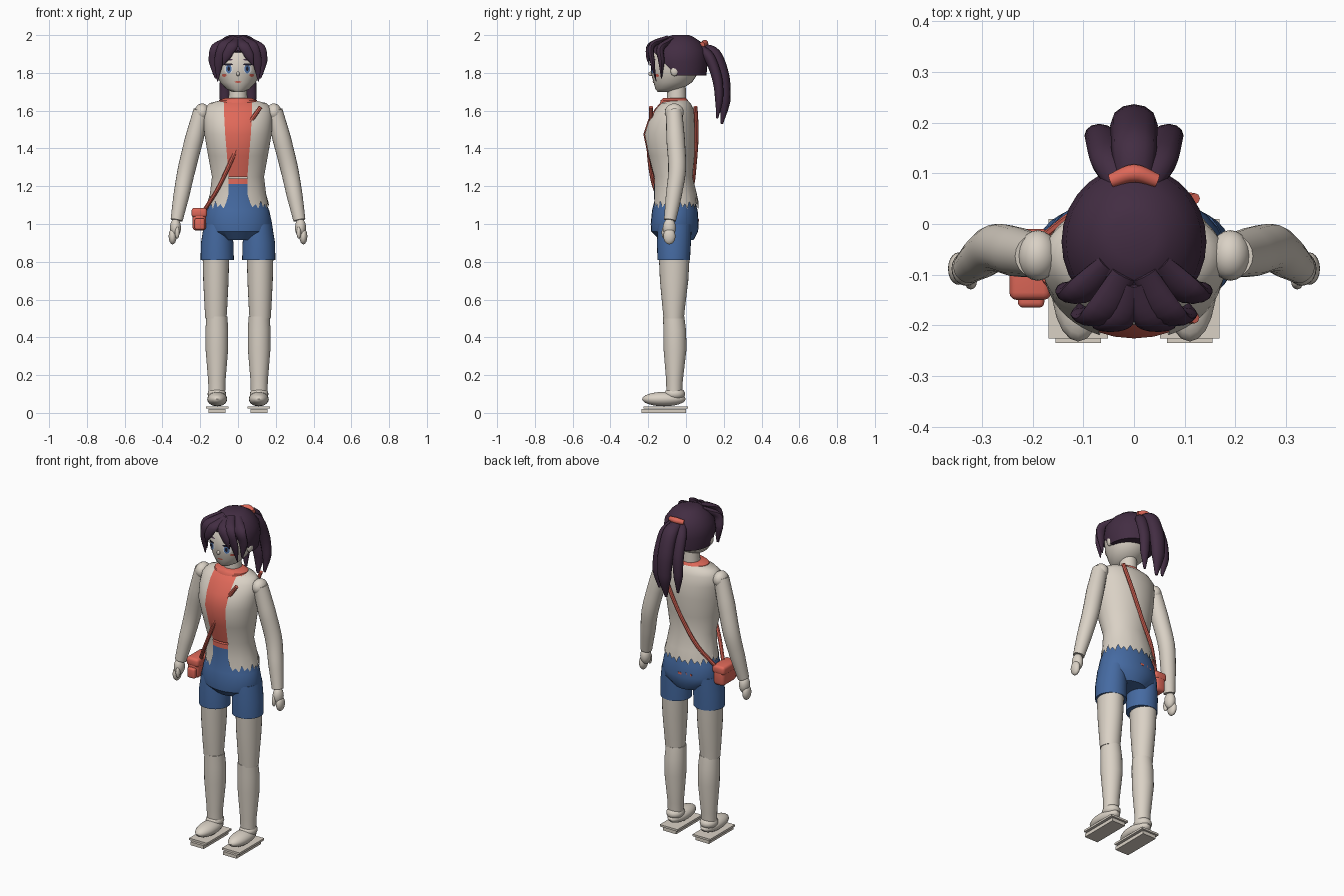
import bpy, bmesh, math
from mathutils import Vector, Matrix
from mathutils.bvhtree import BVHTree

if "Cube" in bpy.data.objects:
    bpy.data.objects.remove(bpy.data.objects["Cube"])


def material(name, *rgb):
    m = bpy.data.materials.new(name)
    m.use_nodes = True
    m.diffuse_color = (*rgb, 1)
    m.node_tree.nodes["Principled BSDF"].inputs["Base Color"].default_value = (*rgb, 1)
    return m


BEIGE = material("warm beige", .70, .64, .56)
CORAL = material("coral", .74, .14, .10)
BLUE = material("denim blue", .06, .145, .36)
HAIR = material("dark plum", .055, .026, .055)
WHITE = material("eye white", .85, .85, .85)
IRIS = material("iris blue", .09, .2, .45)
DARK = material("lash dark", .015, .012, .025)
parts = []


def finish(name, bm, mat):
    bmesh.ops.recalc_face_normals(bm, faces=bm.faces)
    me = bpy.data.meshes.new(name)
    bm.to_mesh(me)
    bm.free()
    me.materials.append(mat)
    ob = bpy.data.objects.new(name, me)
    bpy.context.collection.objects.link(ob)
    parts.append(ob)
    return ob


def skin(bm, rings, closed=True, cap=True):
    """Join rows of points into a surface."""
    rows = [[bm.verts.new(p) for p in r] for r in rings]
    n = len(rows[0])
    for a, b in zip(rows, rows[1:]):
        for i in range(n if closed else n - 1):
            j = (i + 1) % n
            bm.faces.new((a[i], a[j], b[j], b[i]))
    if cap and closed:
        bm.faces.new(rows[0])
        bm.faces.new(rows[-1])


def loft(name, rings, mat, n=28, cx=0, gap=None, jag=0, build=False):
    """Stacked ellipses (z, half width, centre y, half depth), optionally open at the front."""
    rows = []
    for k, (z, rx, cy, ry) in enumerate(rings):
        t0 = math.asin(min(.95, gap[k] / rx)) if gap else 0
        count = n + 1 if gap else n
        row = []
        for i in range(count):
            t = t0 + (2 * math.pi - 2 * t0) * i / n
            dz = jag * (1, -.6, .3, -1)[i % 4] if k == 0 else 0
            row.append((cx + rx * math.sin(t), cy - ry * math.cos(t), z + dz))
        rows.append(row)
    bm = bmesh.new()
    skin(bm, rows, closed=not gap)
    return bm if build else finish(name, bm, mat)


def sweep(name, pts, radii, mat, n=12, flat=1.0, steps=5):
    """Smooth tapered tube through points; flat squashes it front to back."""
    P = [Vector(p) for p in pts]
    P = [2 * P[0] - P[1]] + P + [2 * P[-1] - P[-2]]
    path = []
    for k in range(1, len(P) - 2):
        a, b, c, d = P[k - 1:k + 3]
        for s in range(steps):
            t = s / steps
            q = .5 * (2 * b + (c - a) * t + (2 * a - 5 * b + 4 * c - d) * t**2
                      + (3 * b - a - 3 * c + d) * t**3)
            path.append((q, radii[k - 1] * (1 - t) + radii[k] * t))
    path.append((P[-2], radii[-1]))
    rows = []
    for i, (q, r) in enumerate(path):
        tan = (path[min(i + 1, len(path) - 1)][0] - path[max(i - 1, 0)][0]).normalized()
        side = Vector((1, 0, 0)) if abs(tan.x) < .8 else Vector((0, 0, 1))
        u = (side - tan * side.dot(tan)).normalized()
        v = tan.cross(u)
        rows.append([q + r * (u * math.cos(w) + v * flat * math.sin(w))
                     for w in (2 * math.pi * j / n for j in range(n))])
    bm = bmesh.new()
    skin(bm, rows)
    return finish(name, bm, mat)


def ball(name, loc, size, mat):
    bm = bmesh.new()
    bmesh.ops.create_uvsphere(bm, u_segments=20, v_segments=12, radius=1,
                              matrix=Matrix.Translation(loc) @ Matrix.Diagonal((*size, 1)))
    return finish(name, bm, mat)


def box(name, loc, size, mat, bevel=0):
    bm = bmesh.new()
    bmesh.ops.create_cube(bm, size=1, matrix=Matrix.Translation(loc) @ Matrix.Diagonal((*size, 1)))
    if bevel:
        bmesh.ops.bevel(bm, geom=bm.edges[:], offset=bevel, segments=3, profile=.5, affect='EDGES')
    return finish(name, bm, mat)


# Head, ears and neck
head_rings = [(1.7, .03, -.11, .04), (1.715, .062, -.092, .07), (1.75, .095, -.07, .102),
              (1.8, .117, -.06, .126), (1.86, .125, -.055, .132), (1.92, .11, -.05, .115),
              (1.96, .07, -.045, .08)]
head_bm = loft("head", head_rings, BEIGE, build=True)
face = BVHTree.FromBMesh(head_bm)
finish("head", head_bm, BEIGE)
ball("nose", (0, -.187, 1.795), (.009, .012, .012), BEIGE)
loft("neck", [(1.62, .052, -.05, .052), (1.74, .046, -.05, .048)], BEIGE)


def decal(name, x, z, w, h, mat, lift=.003):
    """Thin oval plate laid on the face."""
    bm = bmesh.new()

    def on_face(px, pz):
        hit = face.ray_cast(Vector((px, -1, pz)), Vector((0, 1, 0)))[0]
        return bm.verts.new(hit - Vector((0, lift, 0)))
    mid = on_face(x, z)
    rim = [on_face(x + w * math.cos(k * math.pi / 8), z + h * math.sin(k * math.pi / 8))
           for k in range(16)]
    for k in range(16):
        bm.faces.new((mid, rim[k], rim[(k + 1) % 16]))
    finish(name, bm, mat)


decal("lips", 0, 1.752, .018, .005, CORAL)

# Hair cap, trimmed along the hairline
cap = loft("hair_cap", [(1.785, .13, -.03, .138), (1.86, .143, -.035, .15), (1.92, .134, -.035, .143),
                        (1.965, .102, -.033, .11), (1.99, .07, -.03, .07), (2, .045, -.028, .045)],
           HAIR, build=True)
cut = bmesh.ops.bisect_plane(cap, geom=cap.verts[:] + cap.edges[:] + cap.faces[:],
                             plane_co=(0, -.05, 1.785), plane_no=(0, -.145, -.14), clear_outer=True)
bmesh.ops.holes_fill(cap, edges=[e for e in cap.edges if e.is_boundary])
finish("hair_cap", cap, HAIR)

# Ponytail and its tie
sweep("hair_tie", [(-.045, .085, 1.95), (0, .1, 1.957), (.045, .085, 1.95)], [.014, .018, .014], CORAL)
sweep("ponytail_middle", [(0, .07, 1.93), (0, .15, 1.9), (0, .195, 1.78), (0, .205, 1.65), (0, .19, 1.53)],
      [.035, .045, .047, .04, .008], HAIR, flat=.75)

torso = [(1.10, .163, -.055, .121), (1.16, .149, -.058, .115), (1.25, .138, -.07, .105),
         (1.36, .158, -.08, .125), (1.475, .178, -.088, .142), (1.55, .182, -.077, .128),
         (1.61, .178, -.064, .103), (1.64, .15, -.058, .082), (1.655, .09, -.055, .062)]
# Shirt, belt, collar and open ragged jacket
loft("shirt", [(z, rx * .97, cy, ry * .97) for z, rx, cy, ry in torso[2:]], CORAL)
loft("shirt_band", [(1.213, .13, -.07, .103), (1.24, .13, -.07, .103)], CORAL)
loft("collar", [(1.635, .108, -.062, .076), (1.655, .1, -.062, .072), (1.667, .07, -.06, .06)], CORAL)
loft("jacket", torso, BEIGE, n=48, jag=.02,
     gap=[.06, .05, .05, .058, .068, .072, .075, .075, .075])

# Shorts
loft("shorts_hips", [(.915, .1, -.05, .09), (.96, .168, -.06, .124), (1.0, .181, -.06, .127),
                     (1.07, .166, -.059, .121), (1.12, .146, -.06, .108), (1.225, .126, -.07, .099)], BLUE)
for k in range(4):
    box("pocket_patch", (-.065 + k * .03, .063 - .006 * abs(k - 2), 1.02 + .004 * (k % 2)),
        (.022, .009, .012), CORAL)

# Shoulder bag and strap
box("bag_body", (-.205, -.08, 1.02), (.072, .135, .11), CORAL, .02)
box("bag_flap", (-.205, -.08, 1.06), (.082, .14, .05), CORAL, .015)
box("bag_pocket", (-.203, -.145, 1.0), (.052, .04, .06), CORAL, .01)
sweep("strap_front", [(.12, -.185, 1.62), (.06, -.185, 1.53), (-.01, -.197, 1.39),
                      (-.1, -.168, 1.2), (-.18, -.1, 1.07)], [.011] * 5, CORAL, n=8)
sweep("strap_back", [(.12, .05, 1.62), (.06, .056, 1.48), (-.02, .046, 1.32),
                     (-.1, .028, 1.19), (-.18, -.03, 1.07)], [.011] * 5, CORAL, n=8)

for s, side in ((1, "left"), (-1, "right")):
    # Face details
    decal(side + "_eye", s * .05, 1.82, .022, .026, WHITE)
    decal(side + "_iris", s * .049, 1.82, .015, .023, IRIS, .005)
    decal(side + "_pupil", s * .049, 1.822, .007, .012, DARK, .007)
    decal(side + "_lash", s * .052, 1.845, .025, .006, DARK, .007)
    decal(side + "_brow", s * .05, 1.87, .024, .004, HAIR)
    decal(side + "_cheek", s * .073, 1.787, .012, .008, CORAL)
    ball(side + "_ear", (s * .122, -.06, 1.81), (.014, .022, .028), BEIGE)

    # Fringe and ponytail strands
    def strand(name, pts, radii, flat=.5):
        sweep(side + name, [(s * x, y, z) for x, y, z in pts], radii, HAIR, flat=flat)
    strand("_fringe_inner", [(.005, -.12, 1.98), (.03, -.19, 1.945), (.06, -.2, 1.89), (.08, -.195, 1.84)],
           [.02, .03, .024, .003])
    strand("_fringe_middle", [(.02, -.1, 1.985), (.07, -.18, 1.945), (.1, -.178, 1.86), (.108, -.158, 1.755)],
           [.025, .035, .026, .003])
    strand("_fringe_outer", [(.05, -.08, 1.975), (.11, -.135, 1.93), (.127, -.13, 1.86), (.118, -.13, 1.77)],
           [.025, .035, .028, .004], .6)
    strand("_ponytail", [(.02, .075, 1.93), (.05, .125, 1.88), (.062, .165, 1.77), (.07, .175, 1.66),
                         (.062, .165, 1.56)], [.03, .036, .034, .027, .007], .8)

    # Arm and hand
    ball(side + "_shoulder", (s * .19, -.062, 1.592), (.04, .05, .046), BEIGE)
    sweep(side + "_arm", [(s * .193, -.063, 1.6), (s * .232, -.055, 1.45), (s * .272, -.047, 1.29),
                          (s * .3, -.065, 1.15), (s * .325, -.085, 1.02)],
          [.043, .049, .047, .042, .032], BEIGE, n=20)
    ball(side + "_palm", (s * .331, -.088, .98), (.029, .034, .05), BEIGE)
    ball(side + "_fingers", (s * .346, -.088, .935), (.021, .032, .043), BEIGE)
    ball(side + "_thumb", (s * .322, -.114, .955), (.012, .015, .033), BEIGE)

    # Leg and shorts leg
    loft(side + "_shorts_leg", [(.81, .088, -.065, .086), (.9, .086, -.064, .09), (1.0, .07, -.06, .09)],
         BLUE, cx=s * .11)
    loft(side + "_thigh", [(.5, .056, -.065, .054), (.56, .06, -.065, .06), (.7, .067, -.063, .075),
                           (.86, .071, -.062, .083)], BEIGE, cx=s * .117)
    loft(side + "_calf", [(.1, .044, -.062, .042), (.17, .046, -.061, .044), (.34, .06, -.058, .061),
                          (.44, .06, -.06, .06), (.51, .056, -.065, .056)], BEIGE, cx=s * .112)

    # Foot and layered sandal sole
    ball(side + "_ankle", (s * .112, -.06, .1), (.049, .055, .036), BEIGE)
    ball(side + "_foot", (s * .11, -.117, .073), (.053, .115, .038), BEIGE)
    box(side + "_sole_upper", (s * .11, -.108, .029), (.118, .235, .012), BEIGE)
    box(side + "_sole_lower", (s * .11, -.117, .01), (.09, .236, .02), BEIGE)

bpy.ops.object.select_all(action='DESELECT')
for ob in parts:
    ob.select_set(True)
bpy.context.view_layer.objects.active = parts[0]
bpy.ops.object.shade_smooth_by_angle(angle=math.radians(40))
